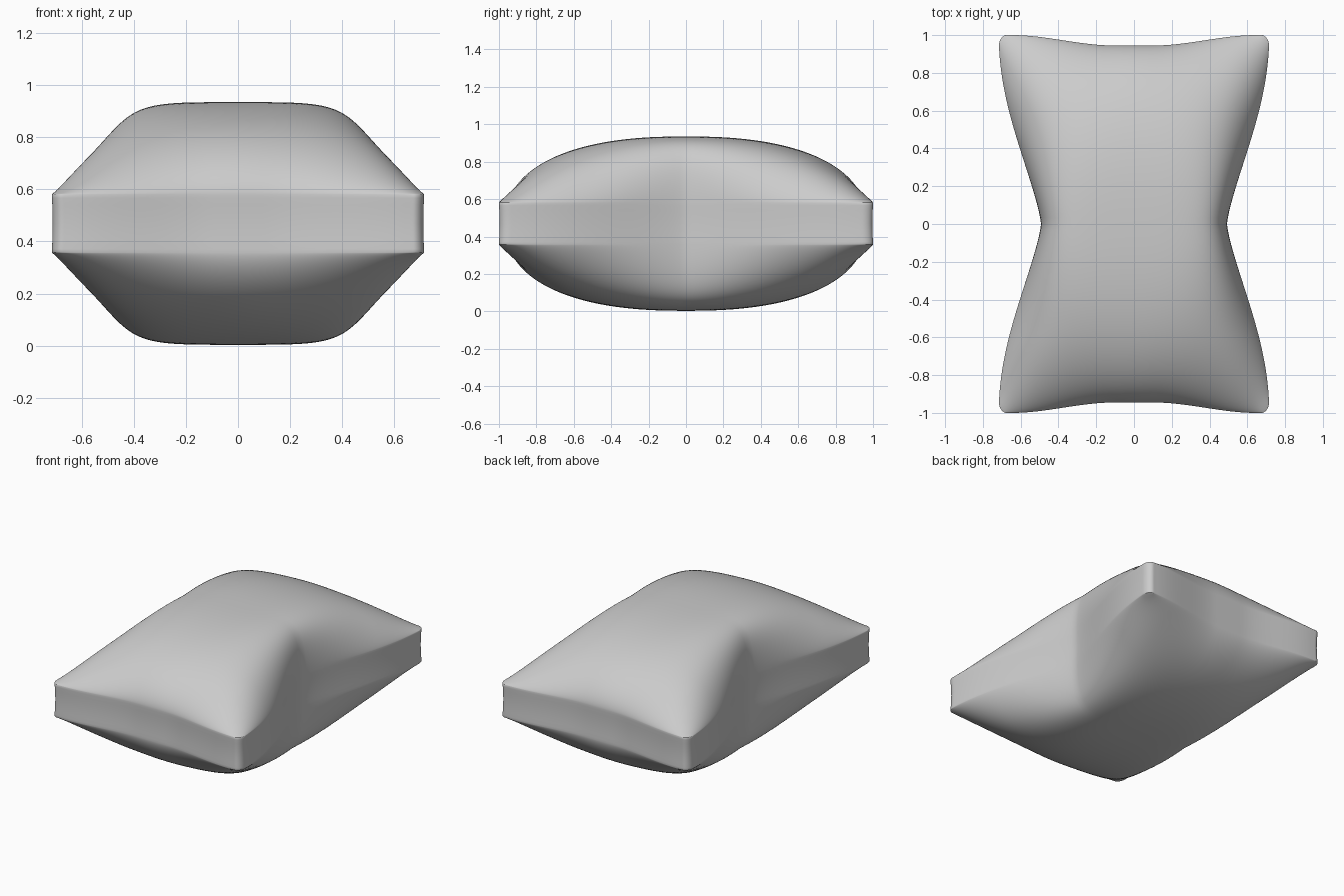
import bpy, bmesh, math

if "Cube" in bpy.data.objects:
    bpy.data.objects.remove(bpy.data.objects["Cube"])

N = 96            # grid resolution
MID = 0.469       # mid height of the cushion
BAND = 0.112      # half height of the side band
RISE = 0.354      # puff of each face above the band


def smooth(t):
    t = max(0.0, min(1.0, t))
    return t * t * (3 - 2 * t)


def plan(u, v):
    """Outline warp: rounded corners, pinched long sides, slightly hollow ends."""
    r = 0.06
    a, b = abs(u), abs(v)
    if a > 1 - r and b > 1 - r:
        p, q = (a - 1 + r) / r, (b - 1 + r) / r
        a = 1 - r + r * p * math.sqrt(1 - q * q / 2)
        b = 1 - r + r * q * math.sqrt(1 - p * p / 2)
    pinch = 0.224 * (1 - math.sin(math.pi / 2 * b) ** 1.3)
    hollow = 0.055 * (1 - smooth((a - 0.15) / 0.75))
    x = 0.716 * a - pinch * a ** 2.3
    y = b - hollow * b ** 4
    return math.copysign(x, u), math.copysign(y, v)


def puff(u, v):
    """Inflated height, steeper where the sides are pinched."""
    qa = 0.46 + 0.34 * smooth(abs(v) / 0.6)
    qb = 0.62 + 0.13 * smooth(abs(u) / 0.7)
    return max(0, 1 - abs(u) ** 3.8) ** qa * max(0, 1 - abs(v) ** 2.4) ** qb


# Upper half of the cushion: puffed face
bm = bmesh.new()
bmesh.ops.create_grid(bm, x_segments=N, y_segments=N, size=1)
for vert in bm.verts:
    u = max(-1, min(1, math.sin(math.pi / 2 * vert.co.x)))
    v = max(-1, min(1, math.sin(math.pi / 2 * vert.co.y)))
    x, y = plan(u, v)
    vert.co = (x, y, BAND + RISE * puff(u, v))

# Side band, very slightly hollow, down to the middle
edges = [e for e in bm.edges if e.is_boundary]
prev = 1.0
for z, s in ((0.098, 1.0), (0.07, 0.998), (0.035, 0.997), (0.0, 0.996)):
    geom = bmesh.ops.extrude_edge_only(bm, edges=edges)["geom"]
    edges = [g for g in geom if isinstance(g, bmesh.types.BMEdge)]
    for vert in (g for g in geom if isinstance(g, bmesh.types.BMVert)):
        vert.co.x *= s / prev
        vert.co.y *= s / prev
        vert.co.z = z
    prev = s
bmesh.ops.recalc_face_normals(bm, faces=bm.faces)
if max(bm.faces, key=lambda f: f.calc_center_median().z).normal.z < 0:
    bmesh.ops.reverse_faces(bm, faces=bm.faces)

mesh = bpy.data.meshes.new("cushion")
bm.to_mesh(mesh)
bm.free()
cushion = bpy.data.objects.new("cushion", mesh)
bpy.context.collection.objects.link(cushion)
cushion.location.z = MID
for poly in mesh.polygons:
    poly.use_smooth = True

# Lower half mirrors the upper half
mirror = cushion.modifiers.new("mirror", 'MIRROR')
mirror.use_axis = (False, False, True)
mirror.merge_threshold = 0.0005
